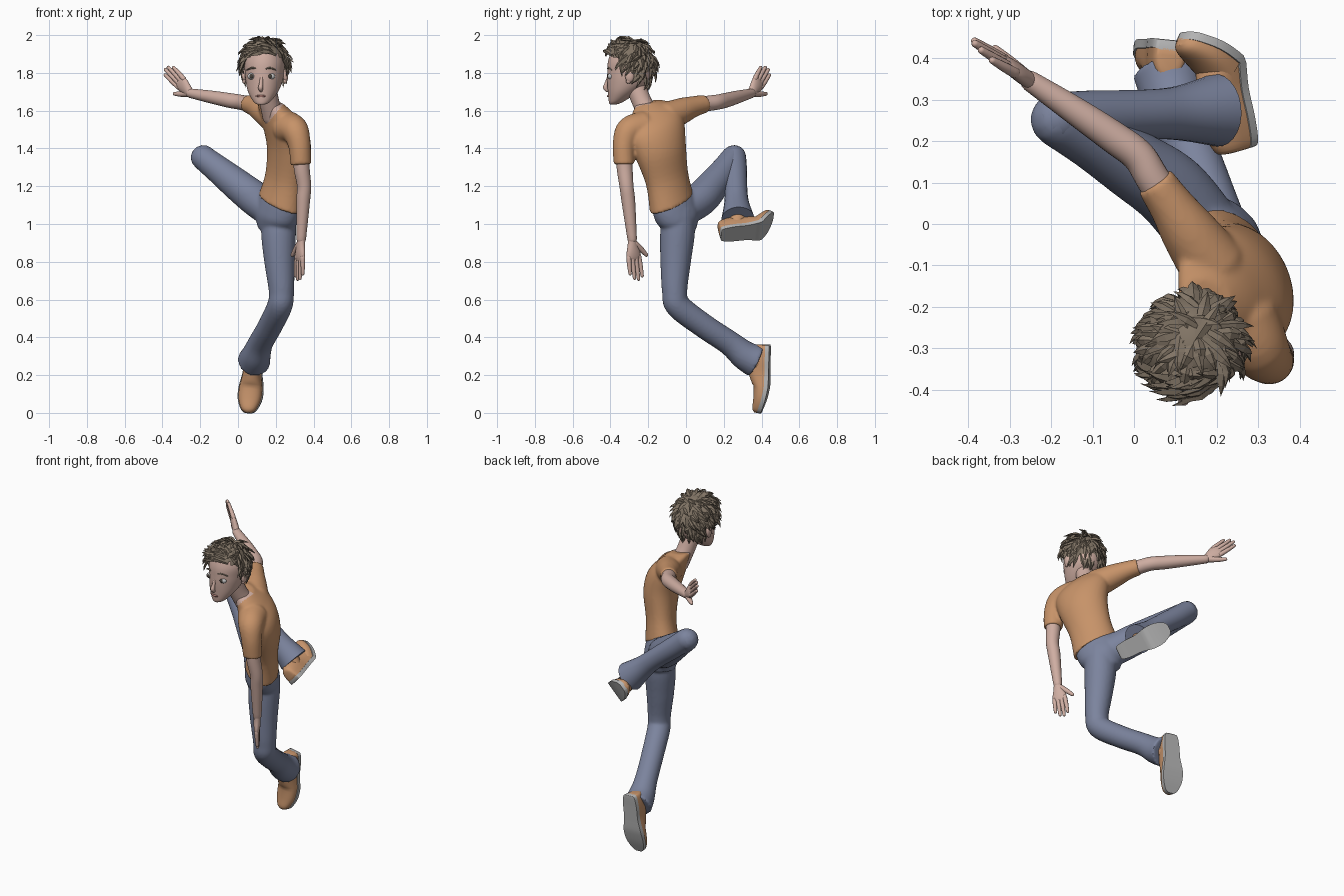
import bpy, bmesh, math, random
from mathutils import Vector as V

if "Cube" in bpy.data.objects:
    bpy.data.objects.remove(bpy.data.objects["Cube"])
random.seed(4)

def material(name, *rgb):
    m = bpy.data.materials.new(name)
    m.diffuse_color = (*rgb, 1)
    m.use_nodes = True
    m.node_tree.nodes["Principled BSDF"].inputs["Base Color"].default_value = m.diffuse_color
    return m

SKIN, SHIRT = material("skin", .62, .42, .36), material("shirt", .57, .29, .14)
JEANS, TAN = material("denim", .20, .23, .34), material("shoe_tan", .58, .30, .15)
SOLE, HAIR = material("sole_grey", .45, .45, .45), material("hair", .22, .175, .13)
WHITE, DARK = material("eye_white", .85, .85, .85), material("dark", .06, .05, .04)
LIP = material("lip", .45, .22, .19)

def finish(name, bm, mat):
    bmesh.ops.recalc_face_normals(bm, faces=bm.faces)
    me = bpy.data.meshes.new(name)
    bm.to_mesh(me)
    bm.free()
    me.materials.append(mat)
    ob = bpy.data.objects.new(name, me)
    bpy.context.collection.objects.link(ob)
    return ob

def skin_rings(name, rings, mat):
    """Bridge equal-length closed rings and cap both ends."""
    bm = bmesh.new()
    vs = [[bm.verts.new(p) for p in r] for r in rings]
    n = len(rings[0])
    for a, b in zip(vs, vs[1:]):
        for i in range(n):
            bm.faces.new((a[i], a[(i + 1) % n], b[(i + 1) % n], b[i]))
    bm.faces.new(vs[0])
    bm.faces.new(vs[-1])
    return finish(name, bm, mat)

def spline(pts, sub):
    """Catmull-Rom through tuples of any length."""
    out = []
    for i in range(len(pts) - 1):
        p = [pts[max(i - 1, 0)], pts[i], pts[i + 1], pts[min(i + 2, len(pts) - 1)]]
        for t in [k / sub for k in range(sub)]:
            out.append([b + .5 * t * ((c - a) + t * (2 * a - 5 * b + 4 * c - d + t * (3 * (b - c) + d - a)))
                        for a, b, c, d in zip(*p)])
    return out + [list(pts[-1])]

def ring(c, u, v, n):
    return [c + u * math.cos(2 * math.pi * i / n) + v * math.sin(2 * math.pi * i / n) for i in range(n)]

def tube(name, pts, mat, n=24, sub=6, dome=(True, True)):
    """Round limb through (x, y, z, radius), with optionally rounded ends."""
    s = spline(pts, sub)
    c, r = [V(p[:3]) for p in s], [p[3] for p in s]
    tan = [(c[min(i + 1, len(c) - 1)] - c[max(i - 1, 0)]).normalized() for i in range(len(c))]
    u, rings = tan[0].orthogonal().normalized(), []
    for i in range(len(c)):
        u = (u - tan[i] * u.dot(tan[i])).normalized()
        w = tan[i].cross(u)
        end = -1 if i == 0 else 1 if i == len(c) - 1 else 0
        turns = [math.radians(a) for a in (0, 25, 50, 75)] if end and dome[end > 0] else [0]
        part = [ring(c[i] + tan[i] * end * r[i] * math.sin(a), u * r[i] * math.cos(a),
                     w * r[i] * math.cos(a), n) for a in turns]
        rings += part[::-1] if end < 0 else part
    return skin_rings(name, rings, mat)

def body_loft(name, secs, mat, n=48, sub=5):
    """Oval sections: centre, left-pointing axis, half width, half depth."""
    rings = []
    for s in spline(secs, sub):
        lat = V(s[3:6]).normalized()
        rings.append(ring(V(s[:3]), lat * s[6], V((0, 0, 1)).cross(lat).normalized() * s[7], n))
    return skin_rings(name, rings, mat)

def fuse(name, obs):
    """Join overlapping parts into one smooth garment."""
    bpy.ops.object.select_all(action='DESELECT')
    for o in obs:
        o.select_set(True)
    bpy.context.view_layer.objects.active = obs[0]
    bpy.ops.object.join()
    m = obs[0].modifiers.new("merge", 'REMESH')
    m.mode, m.voxel_size = 'VOXEL', .008
    m = obs[0].modifiers.new("relax", 'SMOOTH')
    m.iterations = 7
    for k in ("merge", "relax"):
        bpy.ops.object.modifier_apply(modifier=k)
    obs[0].name = name
    return obs[0]

def ball(name, loc, size, mat):
    bm = bmesh.new()
    bmesh.ops.create_uvsphere(bm, u_segments=20, v_segments=10, radius=1)
    for v in bm.verts:
        v.co = V([a * b + c for a, b, c in zip(v.co, size, loc)])
    return finish(name, bm, mat)

# shirt, with the V neck opening coloured as skin
shirt = fuse("shirt", [body_loft("shirt_body", [
    (.222, -.077, 1.11, .62, -.66, -.42, .140, .098), (.245, -.10, 1.24, .55, -.78, -.32, .127, .088),
    (.268, -.135, 1.39, .50, -.84, -.25, .148, .104), (.25, -.16, 1.51, .50, -.83, -.28, .167, .108),
    (.207, -.17, 1.595, .50, -.83, -.28, .14, .085), (.175, -.20, 1.645, .55, -.80, -.2, .07, .06)], SHIRT),
    tube("s1", [(.19, -.10, 1.565, .082), (.13, -.015, 1.602, .068), (.09, .045, 1.623, .055),
                (.05, .103, 1.637, .048)], SHIRT, dome=(True, False)),
    tube("s2", [(.265, -.23, 1.51, .088), (.302, -.30, 1.492, .074), (.325, -.328, 1.42, .06),
                (.333, -.328, 1.315, .055)], SHIRT, dome=(True, False))])
shirt.data.materials.clear()
shirt.data.materials.append(SHIRT)
shirt.data.materials.append(SKIN)
for p in shirt.data.polygons:
    h = p.center.z - 1.535
    if h > 0 and p.center.y < -.19 and p.normal.y < .1 and .157 - h * .4 < p.center.x < .157 + h * .85:
        p.material_index = 1

# arms
tube("arm_raised", [(.09, .04, 1.62, .042), (.045, .11, 1.637, .041), (.01, .165, 1.645, .04),
                    (-.05, .21, 1.655, .039), (-.14, .272, 1.672, .034), (-.25, .345, 1.692, .025)], SKIN)
tube("arm_lowered", [(.333, -.33, 1.42, .042), (.337, -.325, 1.30, .042), (.35, -.315, 1.20, .037),
                     (.345, -.305, 1.12, .036), (.335, -.285, .92, .025)], SKIN)

def hand(name, wrist, d, t):
    """d points along the fingers, t towards the thumb."""
    w, d = V(wrist), V(d).normalized()
    t = (V(t) - d * V(t).dot(d)).normalized()
    nrm = d.cross(t)
    skin_rings(name + "_palm", [ring(w + d * s, t * a, nrm * b, 20) for s, a, b in spline(
        [(-.01, .022, .02), (.02, .028, .02), (.06, .040, .019), (.09, .042, .015), (.105, .036, .009)], 3)], SKIN)
    for k, length in enumerate((.085, .112, .12, .105)):
        o = k - 1.5
        a, b, c = [w + d * (.085 + length * f) + t * o * g + nrm * f * .006
                   for f, g in ((0, .0205), (.5, .023), (1, .024))]
        tube(f"{name}_finger_{k + 1}", [(*a, .0135), (*b, .0118), (*c, .009)], SKIN, 12, 3)
    tube(name + "_thumb", [(*(w + d * f + t * g), r) for f, g, r in
                           ((.015, .012, .018), (.05, .048, .015), (.085, .078, .010))], SKIN, 12, 4)

hand("hand_raised", (-.25, .345, 1.690), (-.105, .075, .115), (-.4, .5, -.75))
hand("hand_lowered", (.335, -.285, .91), (-.09, .1, -.99), (-.5, .85, 0))

# jeans
fuse("jeans", [body_loft("hips", [
    (.222, -.077, 1.135, .62, -.66, -.42, .130, .088), (.212, -.06, 1.09, .62, -.66, -.42, .136, .096),
    (.20, -.04, 1.03, .65, -.66, -.3, .128, .10), (.195, -.03, .965, .8, -.5, -.1, .09, .08)], JEANS),
    tube("thigh", [(.165, -.01, 1.08, .092), (.09, .08, 1.135, .092), (0, .142, 1.205, .085),
                   (-.10, .205, 1.285, .074), (-.185, .252, 1.352, .066)], JEANS),
    tube("leg", [(.222, -.04, 1.05, .085), (.215, -.045, .95, .092), (.22, -.055, .80, .081),
                 (.23, -.06, .64, .067), (.22, -.04, .565, .067), (.17, .095, .46, .065),
                 (.12, .23, .37, .066), (.096, .31, .305, .078), (.084, .37, .273, .088)],
         JEANS, dome=(True, False))])
tube("jeans_raised_shin", [(-.182, .255, 1.355, .063), (-.10, .26, 1.285, .063), (.03, .265, 1.18, .06),
                           (.11, .268, 1.108, .066), (.20, .275, 1.025, .088)], JEANS, dome=(True, False))

def shoe(name, heel, toe, down, ankle, bend):
    """Sole and upper lofted from heel to toe; down is the sole's outward normal."""
    h, span = V(heel), V(toe) - V(heel)
    d = span.normalized()
    up = -(V(down) - d * V(down).dot(d)).normalized()
    w, sole, upper = d.cross(up), [], []
    for s, hw, lift, ht in spline([
            (0, .022, .004, .05), (.03, .042, 0, .08), (.2, .051, 0, .10), (.4, .052, 0, .095),
            (.62, .066, 0, .065), (.8, .064, .004, .05), (.95, .042, .014, .036), (1, .018, .018, .02)], 4):
        e = max(0, s - .6)
        v = up * math.cos(bend) - d * math.sin(bend) if e else up
        c = h + d * span.length * (s - e + e * math.cos(bend)) + up * span.length * e * math.sin(bend) + v * lift
        sole.append([c - w * hw, c + w * hw, c + w * hw + v * .022, c - w * hw + v * .022])
        upper.append([c + v * (.018 + ht * math.sin(a) ** .7) + w * hw * .93 * math.cos(a)
                      for a in [math.pi * i / 16 * .9999 for i in range(17)]])
    skin_rings(name + "_sole", sole, SOLE)
    skin_rings(name + "_upper", upper, TAN)
    tube(name + "_collar", [(*(h + span * .27 + up * .06), .045), (*ankle, .05)], TAN)

shoe("raised_shoe", (.275, .185, .94), (.195, .54, .975), (.72, .25, -.65), (.165, .275, 1.05), .75)
shoe("lowered_shoe", (.092, .445, .36), (.058, .437, -.008), (.1, 1, 0), (.085, .355, .28), .15)

# neck and head
tube("neck", [(.185, -.195, 1.57, .056), (.165, -.235, 1.65, .052), (.148, -.27, 1.74, .054)], SKIN)
L = (.99, -.12, 0)
body_loft("head", [
    (.123, -.388, 1.632, *L, .016, .014), (.126, -.372, 1.645, *L, .042, .036), (.132, -.335, 1.695, *L, .077, .078),
    (.138, -.305, 1.75, *L, .096, .112), (.14, -.297, 1.80, *L, .103, .120), (.141, -.295, 1.86, *L, .104, .118),
    (.142, -.295, 1.92, *L, .08, .095), (.142, -.295, 1.955, *L, .04, .05)], SKIN)
tube("nose", [(.125, -.408, 1.785, .007), (.122, -.421, 1.745, .010), (.12, -.426, 1.722, .0135),
              (.121, -.417, 1.708, .010)], SKIN, 12)
tube("mouth", [(.092, -.402, 1.678, .003), (.123, -.413, 1.677, .006), (.155, -.402, 1.678, .003)], LIP, 10)
for side, s, x, y in (("right", -1, .074, -.385), ("left", 1, .172, -.396)):
    ball("eye_" + side, (x, y, 1.782), (.024, .018, .018), WHITE)
    ball("iris_" + side, (x - .002, y - .013, 1.782), (.012, .0075, .012), DARK)
    tube("brow_" + side, [(x - s * .022, y - .018, 1.822, .004), (x, y - .012, 1.826, .005),
                          (x + s * .028, y + .003, 1.815, .003)], HAIR, 10)
    ear = V((.141, -.285, 1.785)) + V(L) * s * .112
    ball("ear_" + side, ear, (.014, .024, .036), SKIN)
    ball("ear_lobe_" + side, ear + V((-s * .002, -.006, -.028)), (.010, .014, .014), SKIN)

# hair: a cap trimmed at the hairline, then layered pointed locks
C, R = V((.141, -.300, 1.84)), V((.113, .128, .138))
def hairline(y):
    return -.12 - (.55 if y < 0 else .7) * y
def on_skull(p):
    return C + V([a * b for a, b in zip(p, R)])
bm = bmesh.new()
bmesh.ops.create_uvsphere(bm, u_segments=32, v_segments=20, radius=1)
bmesh.ops.delete(bm, geom=[v for v in bm.verts if v.co.z < hairline(v.co.y)], context='VERTS')
for v in bm.verts:
    v.co = on_skull(v.co)
finish("hair_cap", bm, HAIR)
bm = bmesh.new()
for _ in range(300):
    p = V([random.gauss(0, 1) for _ in range(3)]).normalized()
    if p.z < hairline(p.y) + .08:
        continue
    away = p - V((.15, .45, .88)) + V([random.uniform(-.4, .4) for _ in range(3)])
    if p.y < -.35:  # fringe swept sideways and up
        away = V((-1, -.3, .15)) + V([random.uniform(-.4, .4) for _ in range(3)])
    flow = (away - p * away.dot(p)).normalized()
    side, base = p.cross(flow), on_skull(p)
    ln, wd, lift = random.uniform(.055, .095), random.uniform(.011, .018), random.uniform(0, .025)
    rows = []
    for f, k, out in ((-.25, .6, -.008), (.35, 1, .008), (.7, .6, .004 + lift * .5)):
        c = base + flow * ln * f + p * out
        rows.append([bm.verts.new(q) for q in (c - side * wd * k, c + p * .009 * k, c + side * wd * k, c - p * .008)])
    rows.append([bm.verts.new(base + flow * ln * 1.05 + p * (lift - .008))] * 4)
    for a, b in zip(rows, rows[1:]):
        for i in range(4):
            bm.faces.new(dict.fromkeys((a[i], a[(i + 1) % 4], b[(i + 1) % 4], b[i])))
finish("hair_locks", bm, HAIR)
# smooth everything except the faceted hair locks
for ob in bpy.data.objects:
    ob.select_set(ob.name != "hair_locks")
bpy.context.view_layer.objects.active = bpy.data.objects["head"]
bpy.ops.object.shade_smooth_by_angle(angle=math.radians(45))
